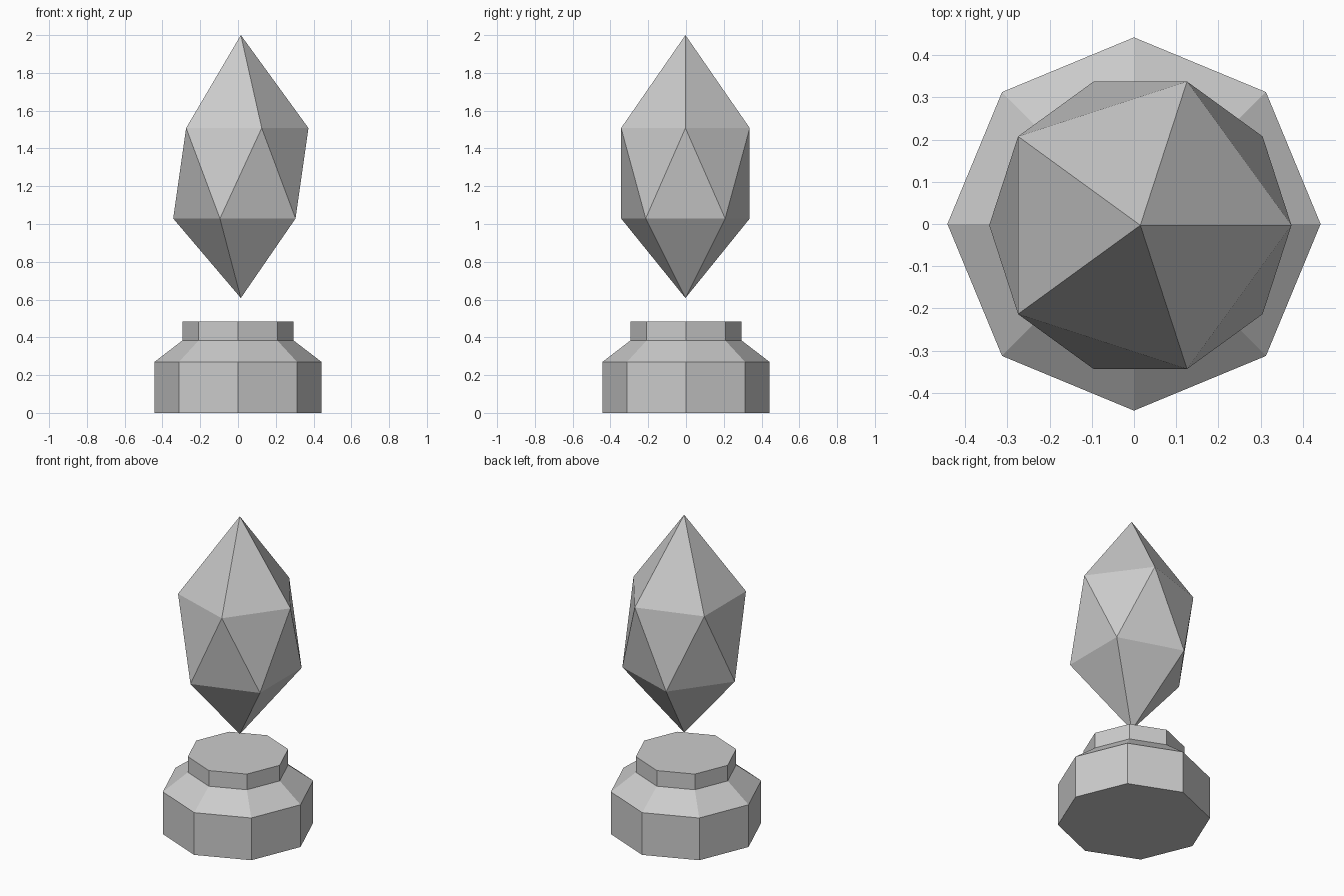
import bpy, bmesh
from math import cos, sin, tau

if "Cube" in bpy.data.objects:
    bpy.data.objects.remove(bpy.data.objects["Cube"])


def loft(name, rings, sides, centre=(0, 0)):
    """Stack rings of (radius, z, turn in half steps); radius 0 is a point."""
    bm = bmesh.new()
    loops = []
    for r, z, turn in rings:
        n = sides if r else 1
        loops.append([bm.verts.new((centre[0] + r * cos(tau * (i + turn / 2) / sides),
                                    centre[1] + r * sin(tau * (i + turn / 2) / sides), z))
                      for i in range(n)])
    for k, (a, b) in enumerate(zip(loops, loops[1:])):
        shift = rings[k + 1][2] - rings[k][2]
        for i in range(sides):
            j = (i + 1) % sides
            if len(a) == 1:
                bm.faces.new((a[0], b[j], b[i]))
            elif len(b) == 1:
                bm.faces.new((a[i], a[j], b[0]))
            elif shift:  # staggered rings make a triangle band
                bm.faces.new((a[i], b[i], b[i - 1]))
                bm.faces.new((a[i], a[j], b[i]))
            else:
                bm.faces.new((a[i], a[j], b[j], b[i]))
    for cap in (loops[0], loops[-1]):
        if len(cap) > 1:
            bm.faces.new(cap)
    bmesh.ops.recalc_face_normals(bm, faces=bm.faces)
    mesh = bpy.data.meshes.new(name)
    bm.to_mesh(mesh)
    bm.free()
    obj = bpy.data.objects.new(name, mesh)
    bpy.context.collection.objects.link(obj)
    return obj


# Octagonal stepped pedestal
loft("pedestal", [(0.442, 0, 0), (0.442, 0.27, 0), (0.295, 0.383, 0), (0.295, 0.483, 0)], 8)

# Floating crystal: stretched icosahedron (lower ring staggered from upper ring)
loft("crystal", [(0, 0.608, -1), (0.358, 1.029, -1), (0.358, 1.508, 0), (0, 2.0, 0)],
     5, centre=(0.015, -0.003))
